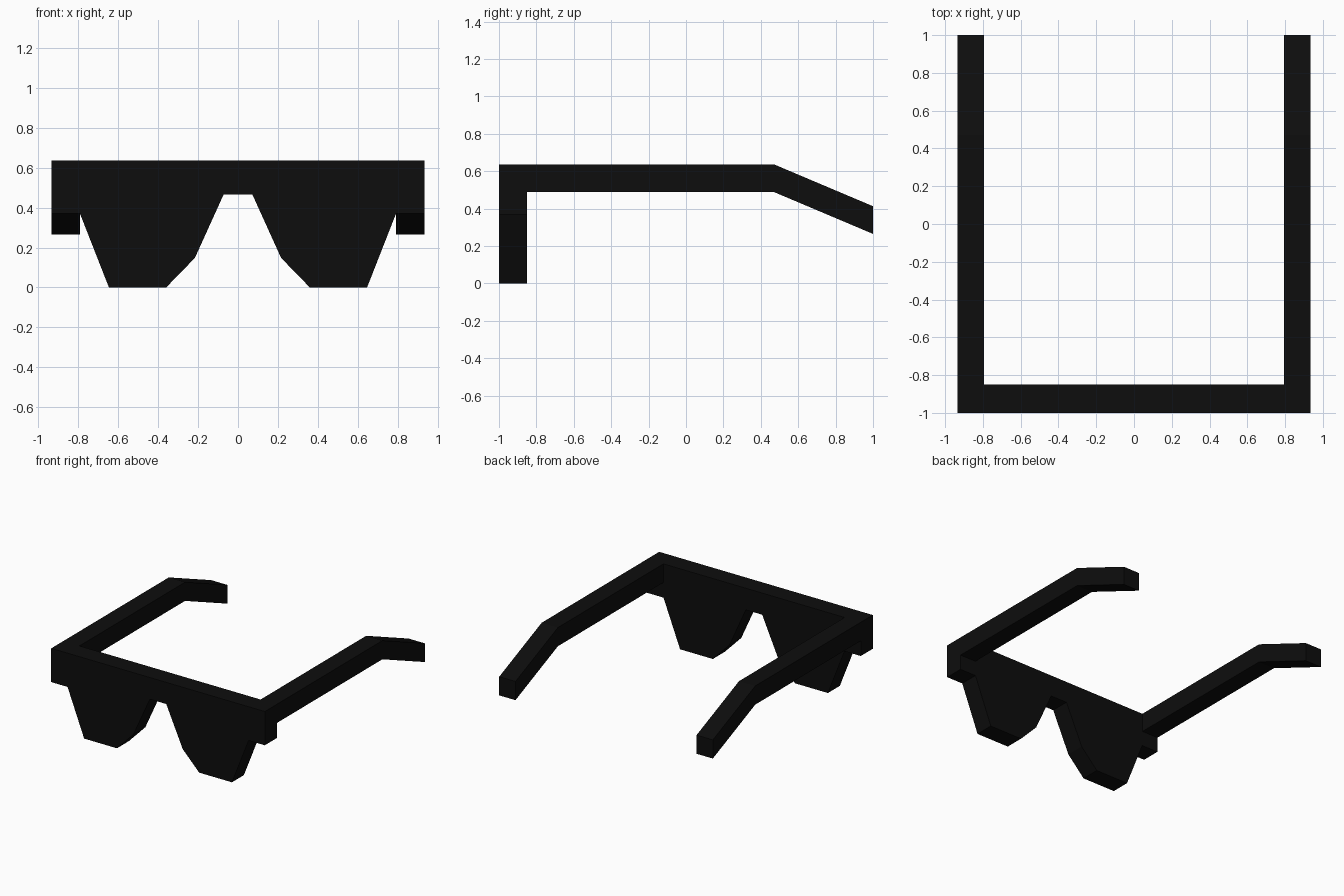
import bpy, bmesh
from mathutils import Vector

if "Cube" in bpy.data.objects:
    bpy.data.objects.remove(bpy.data.objects["Cube"])

black = bpy.data.materials.new("black_plastic")
black.diffuse_color = (0.004, 0.004, 0.004, 1)
black.use_nodes = True
black.node_tree.nodes["Principled BSDF"].inputs["Base Color"].default_value = black.diffuse_color


def extrude_profile(name, points, offset):
    """Extrude a closed planar outline along an offset into a solid."""
    bm = bmesh.new()
    face = bm.faces.new([bm.verts.new(p) for p in points])
    ext = bmesh.ops.extrude_face_region(bm, geom=[face], use_keep_orig=True)
    verts = [g for g in ext["geom"] if isinstance(g, bmesh.types.BMVert)]
    bmesh.ops.translate(bm, verts=verts, vec=Vector(offset))
    bmesh.ops.recalc_face_normals(bm, faces=bm.faces)
    # Split the concave caps so they shade and render cleanly
    bmesh.ops.triangulate(bm, faces=[f for f in bm.faces if len(f.verts) > 4])
    mesh = bpy.data.meshes.new(name)
    bm.to_mesh(mesh)
    bm.free()
    mesh.materials.append(black)
    obj = bpy.data.objects.new(name, mesh)
    bpy.context.collection.objects.link(obj)
    return obj


W, TOP, DEPTH, ARM = 0.935, 0.637, 0.15, 0.148

# Front frame: right half outline from bridge to outer corner, then mirrored
half = [(0.072, 0.466), (0.216, 0.148), (0.36, 0), (0.647, 0),
        (0.792, 0.37), (W, 0.37), (W, TOP)]
outline = half + [(-x, z) for x, z in reversed(half)]
extrude_profile("front_frame", [(x, -1, z) for x, z in outline], (0, DEPTH, 0))

# Temple arms: straight run with a downward bend at the ear
top_line = [(-1 + DEPTH, TOP), (0.47, TOP), (1, 0.413)]
side = top_line + [(y, z - ARM) for y, z in reversed(top_line)]
for name, x in (("left_arm", -W), ("right_arm", W - 0.142)):
    extrude_profile(name, [(x, y, z) for y, z in side], (0.142, 0, 0))
